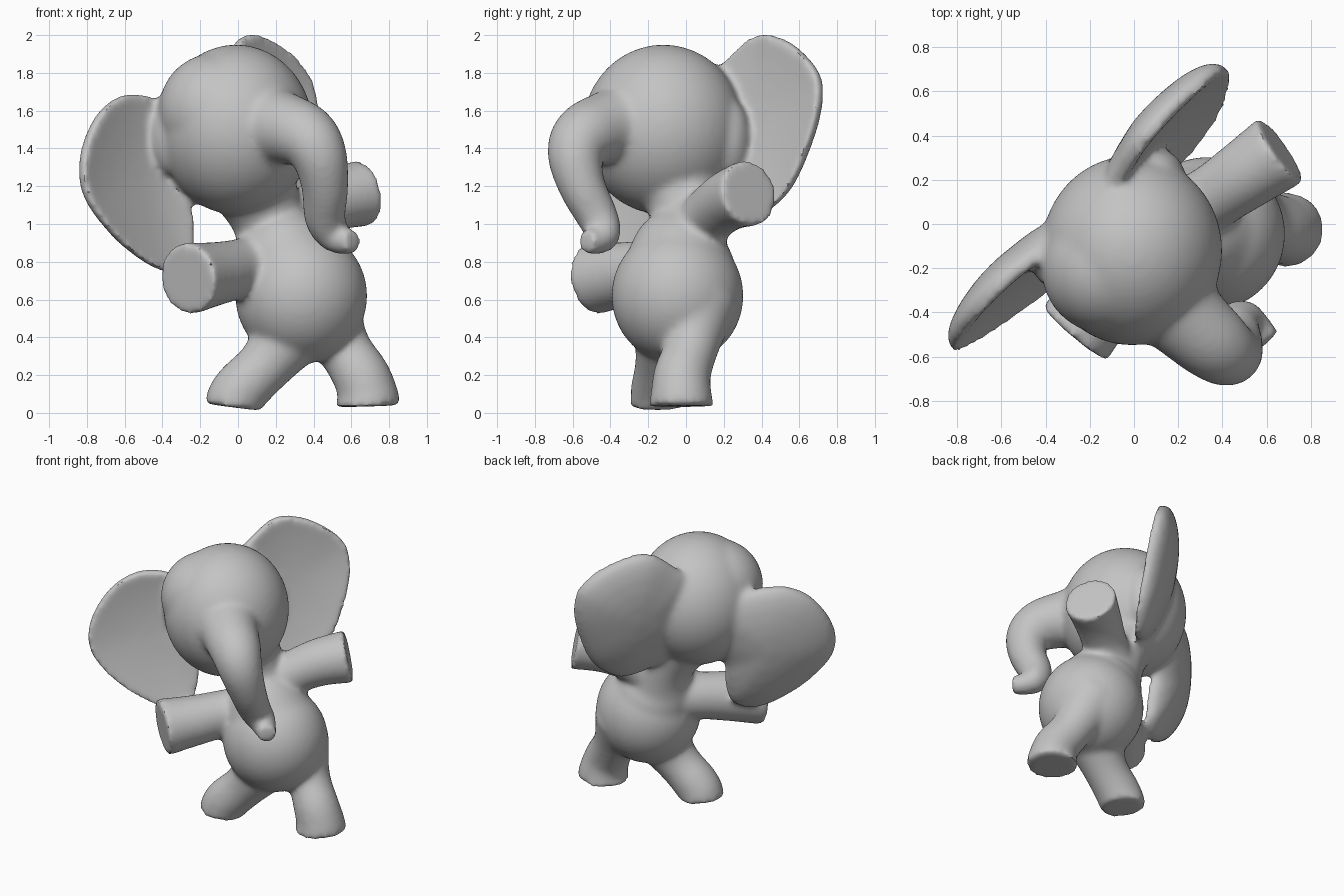
import bpy, bmesh, math
from mathutils import Vector, Matrix

if "Cube" in bpy.data.objects:
    bpy.data.objects.remove(bpy.data.objects["Cube"])

grey = bpy.data.materials.new("soft grey")
grey.use_nodes = True
grey.diffuse_color = (0.55, 0.55, 0.55, 1)
grey.node_tree.nodes["Principled BSDF"].inputs["Base Color"].default_value = grey.diffuse_color
parts = []


def spline(points, steps, closed=False):
    """Smooth curve through points of any dimension."""
    p = [Vector(q) for q in points]
    n = len(p)
    pick = (lambda i: p[i % n]) if closed else (lambda i: p[min(max(i, 0), n - 1)])
    out = []
    for i in range(n if closed else n - 1):
        a, b, c, d = (pick(i + k) for k in (-1, 0, 1, 2))
        for s in range(steps):
            t = s / steps
            out.append(0.5 * (2 * b + (c - a) * t + (2 * a - 5 * b + 4 * c - d) * t ** 2
                              + (3 * b - a - 3 * c + d) * t ** 3))
    return out if closed else out + [p[-1]]


def finish(name, bm):
    bmesh.ops.recalc_face_normals(bm, faces=bm.faces)
    mesh = bpy.data.meshes.new(name)
    bm.to_mesh(mesh)
    bm.free()
    mesh.materials.append(grey)
    ob = bpy.data.objects.new(name, mesh)
    bpy.context.collection.objects.link(ob)
    parts.append(ob)


def loft(name, rings):
    """Skin closed rings of points and cap both ends."""
    bm = bmesh.new()
    loops = [[bm.verts.new(v) for v in ring] for ring in rings]
    for a, b in zip(loops, loops[1:]):
        for i in range(len(a)):
            j = (i + 1) % len(a)
            bm.faces.new((a[i], a[j], b[j], b[i]))
    bm.faces.new(loops[0])
    bm.faces.new(loops[-1])
    finish(name, bm)


def ball(name, centre, radii):
    bm = bmesh.new()
    bmesh.ops.create_uvsphere(bm, u_segments=40, v_segments=24, radius=1,
                              matrix=Matrix.Translation(centre) @ Matrix.Diagonal((*radii, 1)))
    finish(name, bm)


def tube(name, path, sides=28):
    """Round limb through (x, y, z, radius) stations with flat ends."""
    pts = spline(path, 6)
    rings = []
    for i, p in enumerate(pts):
        along = (pts[min(i + 1, len(pts) - 1)] - pts[max(i - 1, 0)]).xyz
        turn = Vector((0, 0, -1)).rotation_difference(along.normalized())
        rings.append([p.xyz + turn @ Vector((p.w * math.cos(a), p.w * math.sin(a), 0))
                      for a in (math.tau * k / sides for k in range(sides))])
    loft(name, rings)


def ear(name, origin, out, front, outline, lean, pivot):
    """Dished flap: hollow front, bulging back, thin rim, top leaning back."""
    origin, out, front = Vector(origin), Vector(out), Vector(front)
    edge = spline(outline, 5, closed=True)
    mid = sum(edge, Vector((0, 0))) / len(edge)

    def ring(t, depth):
        res = []
        for e in edge:
            u, z = mid.lerp(e, t)
            shift = depth + lean * (pivot - z)
            res.append(origin + out * u + front * shift + Vector((0, 0, z)))
        return res

    spread = (0.05, 0.3, 0.5, 0.7, 0.85, 0.95, 1)
    back = [ring(t, -0.14 * (1 - t * t) ** 0.65) for t in spread]
    face = [ring(t, 0.05 - 0.05 * (1 - t * t)) for t in reversed(spread)]
    loft(name, back + face)


# Head and torso
ball("head", (-0.01, -0.12, 1.5), (0.41, 0.43, 0.45))
ball("brow", (-0.12, -0.2, 1.6), (0.3, 0.3, 0.305))
ball("right_ear_root", (-0.35, -0.18, 1.46), (0.11, 0.11, 0.2))
ball("left_ear_root", (0.1, 0.22, 1.45), (0.13, 0.12, 0.22))
ball("belly", (0.335, -0.045, 0.62), (0.35, 0.35, 0.36))
tube("neck", [(0.06, -0.04, 1.25, 0.25), (0.16, 0.01, 1.03, 0.195),
              (0.23, -0.02, 0.87, 0.265), (0.32, -0.04, 0.68, 0.33)])

# Trunk
tube("trunk", [(0.05, -0.2, 1.51, 0.3), (0.22, -0.41, 1.51, 0.2), (0.36, -0.54, 1.46, 0.172),
               (0.43, -0.585, 1.36, 0.148), (0.46, -0.55, 1.2, 0.125), (0.46, -0.47, 1.04, 0.11),
               (0.5, -0.44, 0.95, 0.095), (0.56, -0.48, 0.91, 0.073), (0.61, -0.53, 0.91, 0.063)])

# Arms and legs
tube("right_arm", [(0.2, -0.05, 0.77, 0.2), (0.03, -0.15, 0.765, 0.16),
                   (-0.13, -0.33, 0.735, 0.17), (-0.27, -0.495, 0.71, 0.193)])
tube("left_arm", [(0.2, 0.02, 0.9, 0.18), (0.34, 0.11, 1.03, 0.15),
                  (0.5, 0.22, 1.12, 0.16), (0.665, 0.335, 1.165, 0.178)])
tube("right_leg", [(0.31, -0.08, 0.46, 0.2), (0.15, -0.12, 0.26, 0.15), (0.03, -0.14, 0.14, 0.15),
                   (-0.015, -0.145, 0.08, 0.15), (-0.025, -0.145, 0.03, 0.152)])
tube("left_leg", [(0.44, 0.06, 0.57, 0.22), (0.55, 0.03, 0.36, 0.148),
                  (0.65, -0.02, 0.2, 0.152), (0.685, -0.025, 0.1, 0.162), (0.69, -0.025, 0.035, 0.175)])

# Ears
ear("right_ear", (-0.3, -0.06, 0), (-0.76, -0.65, 0), (0.65, -0.76, 0),
    [(-0.1, 1.58), (0.14, 1.66), (0.34, 1.69), (0.53, 1.61), (0.67, 1.44), (0.725, 1.25), (0.67, 1.08),
     (0.47, 0.88), (0.22, 0.75), (0.04, 0.79), (-0.01, 0.95), (-0.02, 1.1), (-0.1, 1.3)], 0.15, 1.35)
ear("left_ear", (-0.05, 0.17, 0), (0.65, 0.76, 0), (0.76, -0.65, 0),
    [(-0.08, 1.76), (0.03, 1.87), (0.22, 2.0), (0.45, 1.96), (0.66, 1.81), (0.71, 1.65), (0.68, 1.45),
     (0.58, 1.2), (0.44, 1.07), (0.31, 1.04), (0.1, 1.12), (-0.1, 1.3), (-0.12, 1.55)], 0.19, 1.55)

# Fuse all parts into one soft skin
bpy.ops.object.select_all(action='DESELECT')
for ob in parts:
    ob.select_set(True)
bpy.context.view_layer.objects.active = parts[0]
bpy.ops.object.join()
body = bpy.context.view_layer.objects.active
body.name = body.data.name = "elephant_body"
remesh = body.modifiers.new("fuse", 'REMESH')
remesh.mode = 'VOXEL'
remesh.voxel_size = 0.018
soften = body.modifiers.new("soften", 'SMOOTH')
soften.factor = 0.5
soften.iterations = 14
for m in ("fuse", "soften"):
    bpy.ops.object.modifier_apply(modifier=m)
bpy.ops.object.shade_smooth_by_angle(angle=math.radians(40))
